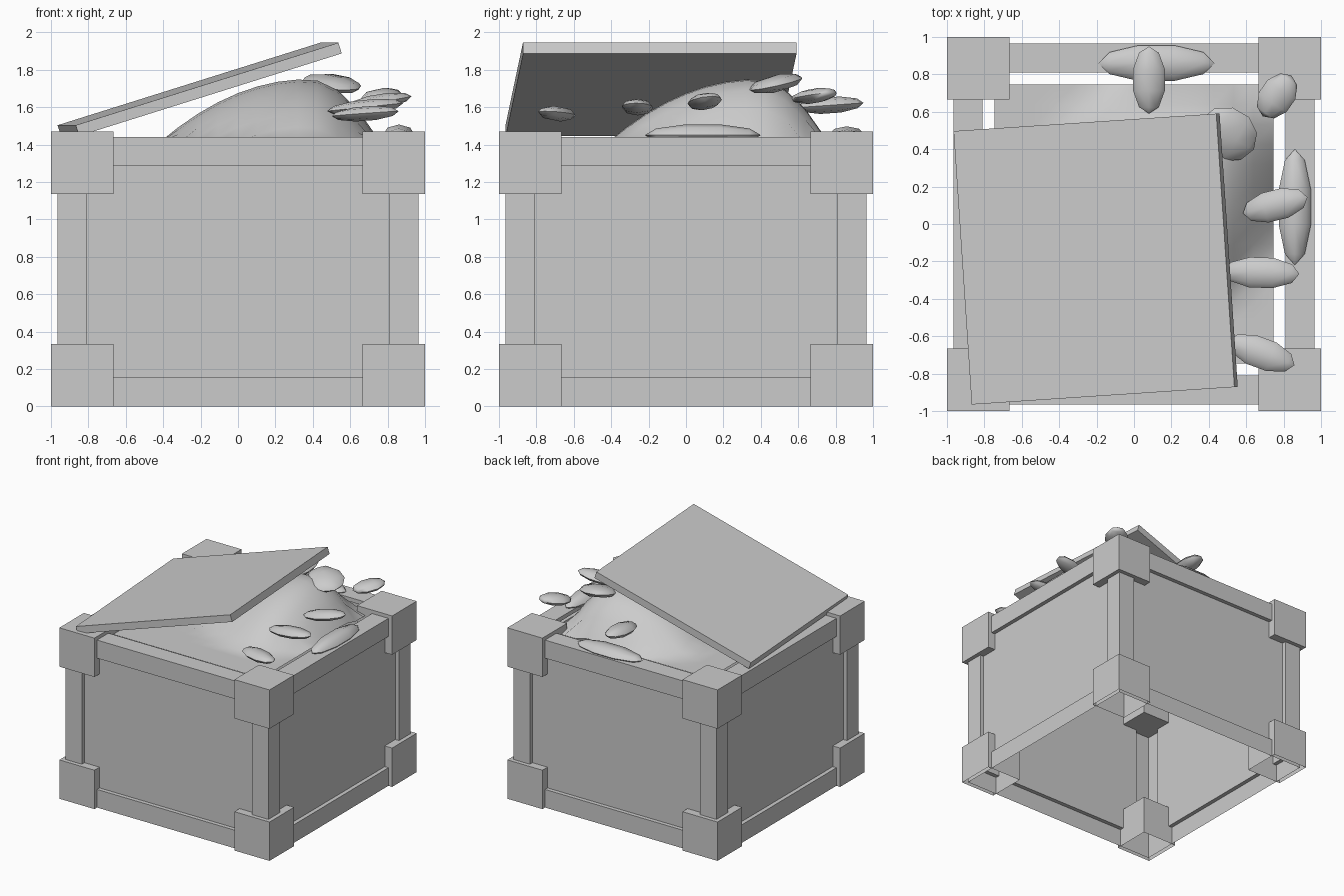
import bpy
import bmesh
from math import radians
from mathutils import Matrix, Vector

if "Cube" in bpy.data.objects:
    bpy.data.objects.remove(bpy.data.objects["Cube"], do_unlink=True)

grey = bpy.data.materials.new("plain_grey")
grey.use_nodes = True
colour = (0.6, 0.6, 0.6, 1)
grey.diffuse_color = colour
grey.node_tree.nodes["Principled BSDF"].inputs["Base Color"].default_value = colour


def finish(name, bm, smooth=None):
    mesh = bpy.data.meshes.new(name)
    bm.to_mesh(mesh)
    bm.free()
    mesh.materials.append(grey)
    obj = bpy.data.objects.new(name, mesh)
    bpy.context.collection.objects.link(obj)
    if smooth:
        bpy.ops.object.select_all(action="DESELECT")
        obj.select_set(True)
        bpy.context.view_layer.objects.active = obj
        bpy.ops.object.shade_smooth_by_angle(angle=radians(smooth))
    return obj


def box(bm, centre, size, turn=Matrix()):
    matrix = Matrix.Translation(centre) @ turn @ Matrix.Diagonal((*size, 1))
    return bmesh.ops.create_cube(bm, size=1, matrix=matrix)["verts"]


def drop_floor(bm):
    floor = [f for f in bm.faces if f.calc_center_median().z < 0.01]
    bmesh.ops.delete(bm, geom=floor, context="FACES")


# Crate shell: open below, each side framed around a sunken panel
bm = bmesh.new()
box(bm, (0, 0, 0.72), (1.93, 1.93, 1.44))
drop_floor(bm)
bm.normal_update()
sides = list(bm.faces)
for side in sides:
    bmesh.ops.inset_individual(bm, faces=[side], thickness=0.22)
    normal = side.normal.copy()
    rim = bmesh.ops.extrude_discrete_faces(bm, faces=[side])["faces"][0]
    bmesh.ops.translate(bm, verts=rim.verts, vec=normal * -0.035)
    if normal.z > 0.5:
        bmesh.ops.delete(bm, geom=[rim], context="FACES")
finish("crate_frame", bm)

# Corner blocks, the lower ones open below
for level, z in (("lower", 0.167), ("upper", 1.303)):
    for x_name, x in (("left", 0.833), ("right", -0.833)):
        for y_name, y in (("front", -0.833), ("back", 0.833)):
            bm = bmesh.new()
            box(bm, (x, y, z), (0.334, 0.334, 0.334))
            drop_floor(bm)
            finish(f"{level}_{y_name}_{x_name}_corner", bm)

# Heaped contents, steeper towards the back left
bm = bmesh.new()
bmesh.ops.create_grid(bm, x_segments=14, y_segments=14, size=0.745)
for v in bm.verts:
    u = (v.co.x - 0.37) / (0.85 if v.co.x < 0.37 else 0.42)
    w = (v.co.y - 0.37) / (0.85 if v.co.y < 0.37 else 0.42)
    v.co.z = max(1.405, 1.36 + 0.39 * (1 - u * u - w * w))
finish("heaped_contents", bm, 50)

# Tilted lid
bm = bmesh.new()
turn = Matrix.Rotation(radians(3.8), 4, "Z") @ Matrix.Rotation(radians(-17.4), 4, "Y")
box(bm, (-0.205, -0.187, 1.695), (1.475, 1.465, 0.06), turn)
finish("lid", bm)

# Loose pods: centre, (length, width, thickness), heading, pitch, roll
pods = {
    "back_rim_pod": ((0.12, 0.86, 1.45), (0.62, 0.2, 0.1), 0, 0, 0),
    "left_rim_pod": ((0.86, 0.09, 1.45), (0.62, 0.18, 0.12), 90, 0, 0),
    "back_top_pod": ((0.08, 0.77, 1.61), (0.36, 0.18, 0.09), 90, -4, 0),
    "peak_pod": ((0.5, 0.48, 1.725), (0.33, 0.29, 0.09), -30, 10, 8),
    "back_left_pod": ((0.765, 0.685, 1.66), (0.27, 0.19, 0.08), 55, -8, 0),
    "left_pod": ((0.755, 0.1, 1.63), (0.36, 0.17, 0.08), 14, -9, 0),
    "middle_pod": ((0.68, -0.26, 1.6), (0.41, 0.17, 0.08), -2, -6, 0),
    "front_pod": ((0.68, -0.69, 1.565), (0.38, 0.17, 0.08), -20, -4, 0),
}
for name, (centre, size, heading, pitch, roll) in pods.items():
    bm = bmesh.new()
    bmesh.ops.create_uvsphere(bm, u_segments=8, v_segments=5, radius=0.5)
    turn = (Matrix.Rotation(radians(heading), 4, "Z")
            @ Matrix.Rotation(radians(pitch), 4, "Y")
            @ Matrix.Rotation(radians(roll), 4, "X"))
    bm.transform(Matrix.Translation(Vector(centre)) @ turn
                 @ Matrix.Diagonal((*size, 1))
                 @ Matrix.Rotation(radians(90), 4, "Y"))
    finish(name, bm, 45)
